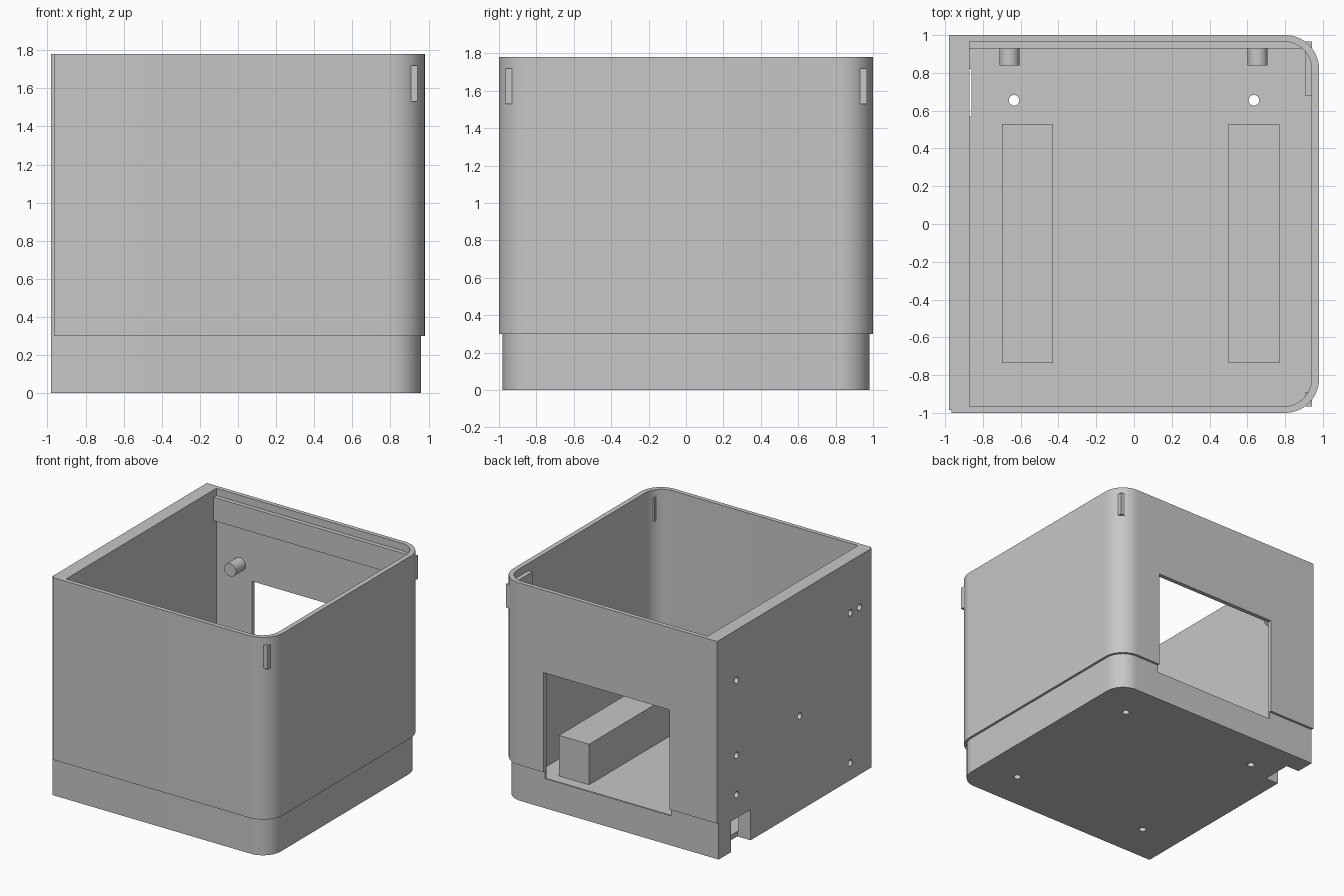
import bpy, bmesh, math
from mathutils import Matrix, Vector

if "Cube" in bpy.data.objects:
    bpy.data.objects.remove(bpy.data.objects["Cube"])

grey = bpy.data.materials.new("plain_grey")
grey.diffuse_color = (0.57, 0.57, 0.57, 1)
grey.use_nodes = True
grey.node_tree.nodes["Principled BSDF"].inputs["Base Color"].default_value = grey.diffuse_color


def finish(name, bm):
    bmesh.ops.recalc_face_normals(bm, faces=bm.faces)
    me = bpy.data.meshes.new(name)
    bm.to_mesh(me)
    bm.free()
    me.materials.append(grey)
    ob = bpy.data.objects.new(name, me)
    bpy.context.collection.objects.link(ob)
    return ob


def prism(name, outline, z0, z1):
    bm = bmesh.new()
    face = bm.faces.new([bm.verts.new((x, y, z0)) for x, y in outline])
    ext = bmesh.ops.extrude_face_region(bm, geom=[face])
    verts = [g for g in ext["geom"] if isinstance(g, bmesh.types.BMVert)]
    bmesh.ops.translate(bm, vec=(0, 0, z1 - z0), verts=verts)
    return finish(name, bm)


def box(name, x0, x1, y0, y1, z0, z1):
    return prism(name, [(x0, y0), (x1, y0), (x1, y1), (x0, y1)], z0, z1)


def rod(name, centre, radius, length, axis, segments=24):
    bm = bmesh.new()
    turn = Vector((0, 0, 1)).rotation_difference(Vector(axis)).to_matrix().to_4x4()
    bmesh.ops.create_cone(bm, cap_ends=True, segments=segments, radius1=radius,
                          radius2=radius, depth=length,
                          matrix=Matrix.Translation(centre) @ turn)
    return finish(name, bm)


def right_side(x1, y1, r, n=16):
    """Right edge with two rounded corners, front to back."""
    pts = []
    for sy, a0 in ((-1, -90), (1, 0)):
        for i in range(n + 1):
            a = math.radians(a0 + 90 * i / n)
            pts.append((x1 - r + r * math.cos(a), sy * (y1 - r) + r * math.sin(a)))
    return pts


def cut(target, cutters):
    for c in cutters:
        mod = target.modifiers.new("cut", 'BOOLEAN')
        mod.operation, mod.solver, mod.object = 'DIFFERENCE', 'EXACT', c
    bpy.context.view_layer.update()
    dg = bpy.context.evaluated_depsgraph_get()
    me = bpy.data.meshes.new_from_object(target.evaluated_get(dg))
    target.modifiers.clear()
    target.data = me


def smooth(ob):
    bpy.ops.object.select_all(action='DESELECT')
    ob.select_set(True)
    bpy.context.view_layer.objects.active = ob
    bpy.ops.object.shade_smooth_by_angle(angle=math.radians(30))


# Lower base, and the slightly wider shell above it
base = prism("base", [(-0.98, 0.98), (-0.98, -0.98)] + right_side(0.96, 0.98, 0.16), 0, 0.30)
shell = prism("upper_shell", [(-0.98, 1), (-0.98, -0.985), (-0.965, -0.985), (-0.965, -1)]
              + right_side(0.98, 1.0, 0.18), 0.30, 1.78)

# Cutters: cavity, rear window, cable notch
cavity = prism("cavity_cutter", [(-0.87, 0.965), (-0.87, -0.965)]
               + right_side(0.94, 0.965, 0.145), 0.04, 2)
window = box("window_cutter", -0.55, 0.58, 0.9, 1.1, 0.24, 1.11)
notch = box("notch_cutter", -1.1, -0.86, 0.57, 0.82, -0.1, 0.25)

# Screw holes through the floor
floor_holes = [rod("floor_hole_cutter", (x, y, 0), 0.028, 0.2, (0, 0, 1))
               for x in (-0.635, 0.635) for y in (-0.655, 0.655)]

# Blind screw holes in the thick left wall
wall_holes = [rod("wall_hole_cutter", (-0.98, y, z), 0.026, 0.16, (1, 0, 0))
              for y, z in ((0.75, 1.37), (0.75, 0.76), (0.75, 0.44),
                           (-0.06, 0.77), (-0.71, 1.36), (-0.83, 1.36))]
low_hole = rod("wall_hole_cutter", (-0.98, -0.71, 0.14), 0.026, 0.16, (1, 0, 0))

cut(base, [cavity, window, notch, low_hole] + floor_holes)
cut(shell, [cavity, window] + wall_holes)
for c in [cavity, window, notch, low_hole] + floor_holes + wall_holes:
    bpy.data.objects.remove(c)
smooth(base)
smooth(shell)

# Two long blocks on the floor
box("left_floor_block", -0.70, -0.43, -0.735, 0.53, 0.035, 0.37)
box("right_floor_block", 0.50, 0.77, -0.735, 0.53, 0.035, 0.37)

# Pegs on the inside of the rear wall
for side, x in (("left", -0.66), ("right", 0.655)):
    smooth(rod(side + "_rear_peg", (x, 0.91, 1.22), 0.053, 0.14, (0, 1, 0), 32))

# Rail along the rear wall that pokes out at the corner, and the front corner tab
prism("rear_rail", [(-0.88, 0.93), (0.905, 0.93), (0.905, 0.68), (0.943, 0.68),
                    (0.943, 0.967), (-0.88, 0.967)], 1.53, 1.72)
box("front_corner_tab", 0.907, 0.943, -0.965, -0.89, 1.53, 1.72)
